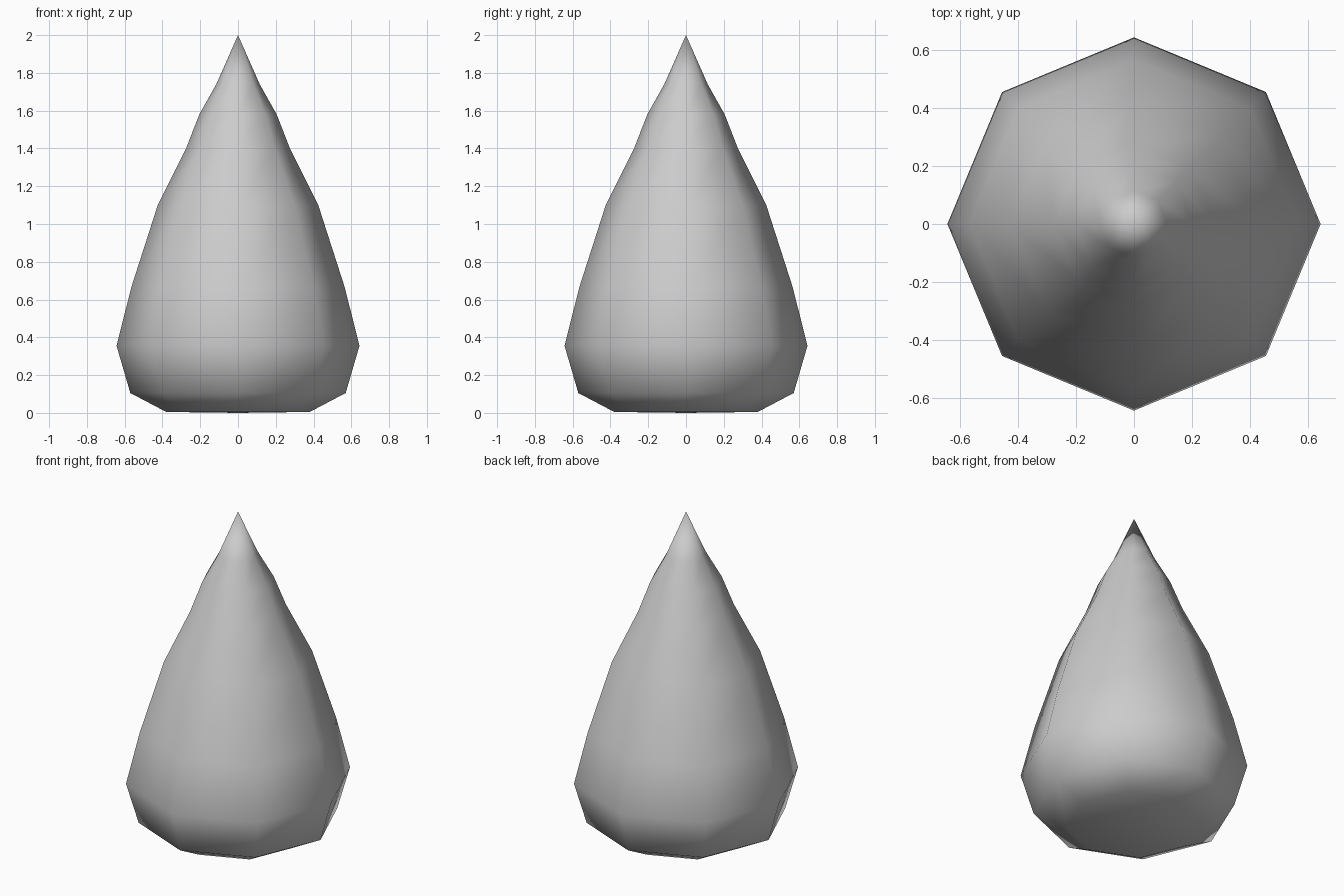
import bpy, bmesh, math

if "Cube" in bpy.data.objects:
    bpy.data.objects.remove(bpy.data.objects["Cube"])

SIDES = 8
# (radius, height) from base to just under the tip
PROFILE = [(0.38, 0.005), (0.57, 0.105), (0.643, 0.355), (0.565, 0.665),
           (0.425, 1.10), (0.275, 1.40), (0.205, 1.58), (0.115, 1.74)]

grey = bpy.data.materials.new("plain grey")
grey.diffuse_color = (0.6, 0.6, 0.6, 1)
grey.use_nodes = True
grey.node_tree.nodes["Principled BSDF"].inputs["Base Color"].default_value = grey.diffuse_color

# Teardrop body: octagonal rings with corners on the axes
bm = bmesh.new()
rings = []
for r, z in PROFILE:
    rings.append([bm.verts.new((r * math.cos(math.tau * i / SIDES),
                                r * math.sin(math.tau * i / SIDES), z))
                  for i in range(SIDES)])
for low, high in zip(rings, rings[1:]):
    for i in range(SIDES):
        j = (i + 1) % SIDES
        bm.faces.new((low[i], low[j], high[j], high[i]))

# Pointed tip and nearly flat base
tip = bm.verts.new((0, 0, 2))
base = bm.verts.new((0, 0, 0))
for i in range(SIDES):
    j = (i + 1) % SIDES
    bm.faces.new((rings[-1][i], rings[-1][j], tip))
    bm.faces.new((rings[0][j], rings[0][i], base))

for f in bm.faces:
    f.smooth = True
mesh = bpy.data.meshes.new("teardrop_body")
bm.to_mesh(mesh)
bm.free()
mesh.materials.append(grey)
body = bpy.data.objects.new("teardrop_body", mesh)
bpy.context.collection.objects.link(body)
